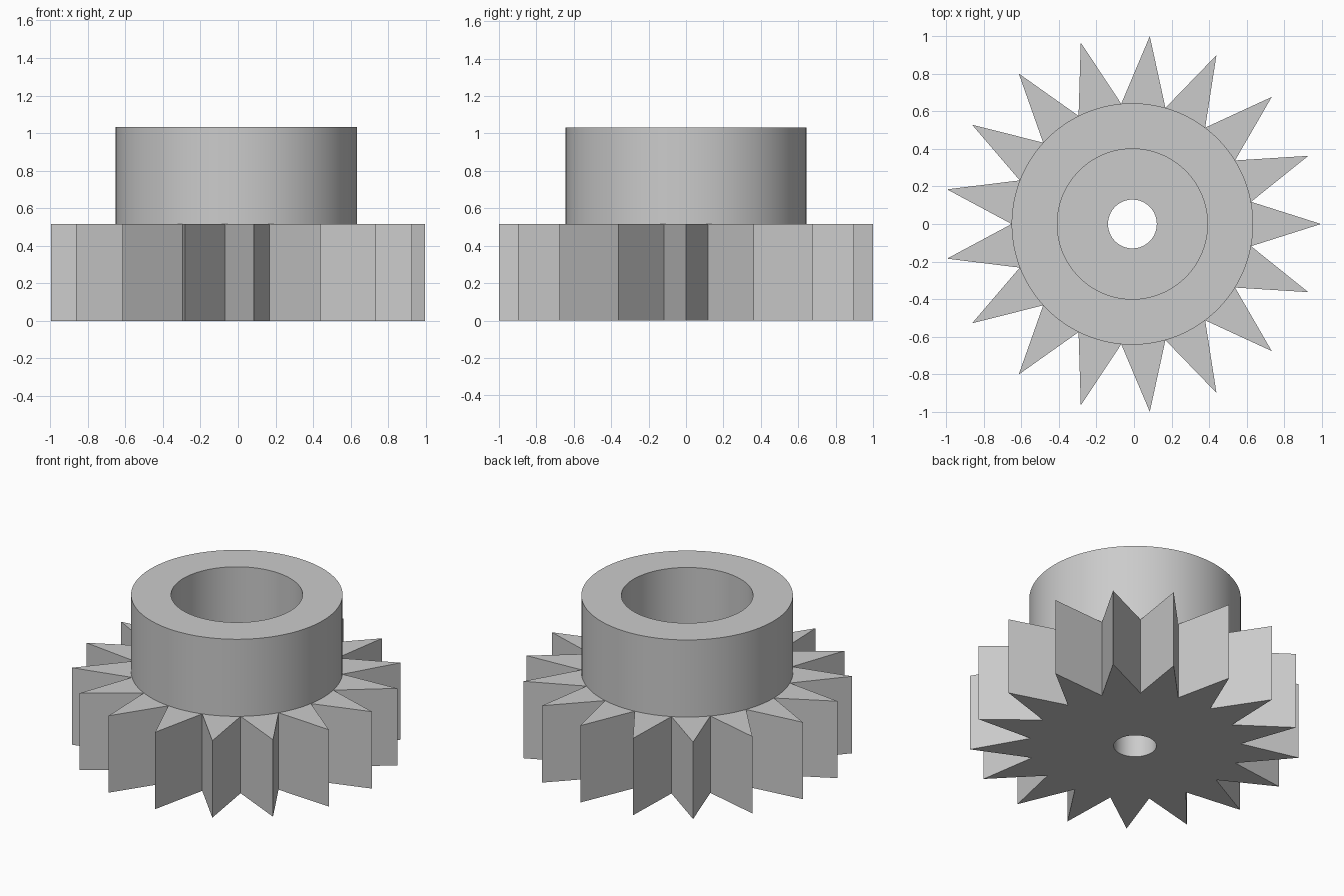
import bpy, bmesh
from math import sin, cos, tau

cube = bpy.data.objects.get("Cube")
if cube:
    bpy.data.objects.remove(cube, do_unlink=True)

TEETH = 17
TIP, ROOT = 1.0043, 0.643
BORE, HUB_BORE = 0.13, 0.40
GEAR_TOP, HUB_TOP = 0.516, 1.033
CENTRE_X = -0.0086

grey = bpy.data.materials.new("grey_metal")
grey.use_nodes = True
colour = (0.6, 0.6, 0.6, 1)
grey.diffuse_color = colour
grey.node_tree.nodes["Principled BSDF"].inputs["Base Color"].default_value = colour


def ring(radii, count):
    """Closed outline whose radius cycles through the given values."""
    return [(radii[i % len(radii)] * cos(tau * i / count),
             radii[i % len(radii)] * sin(tau * i / count)) for i in range(count)]


def extruded_ring(name, outer, inner, bottom, top):
    """Solid between an outer and an inner outline."""
    bm = bmesh.new()
    edges = []
    for outline in (outer, inner):
        verts = [bm.verts.new((x, y, bottom)) for x, y in outline]
        edges += [bm.edges.new((verts[i - 1], verts[i])) for i in range(len(verts))]
    bmesh.ops.triangle_fill(bm, edges=edges, use_beauty=True)
    result = bmesh.ops.extrude_face_region(bm, geom=bm.faces[:], use_keep_orig=True)
    moved = [v for v in result["geom"] if isinstance(v, bmesh.types.BMVert)]
    bmesh.ops.translate(bm, verts=moved, vec=(0, 0, top - bottom))
    bmesh.ops.recalc_face_normals(bm, faces=bm.faces[:])
    mesh = bpy.data.meshes.new(name)
    bm.to_mesh(mesh)
    bm.free()
    mesh.materials.append(grey)
    obj = bpy.data.objects.new(name, mesh)
    obj.location.x = CENTRE_X
    bpy.context.collection.objects.link(obj)
    bpy.ops.object.select_all(action="DESELECT")
    obj.select_set(True)
    bpy.context.view_layer.objects.active = obj
    bpy.ops.object.shade_smooth_by_angle()
    return obj


# Pointed gear wheel with a small shaft hole
extruded_ring("toothed_wheel", ring([TIP, ROOT], 2 * TEETH), ring([BORE], 64), 0, GEAR_TOP)

# Thick collar with a wide bore
extruded_ring("hub_collar", ring([ROOT], 128), ring([HUB_BORE], 128), GEAR_TOP, HUB_TOP)
